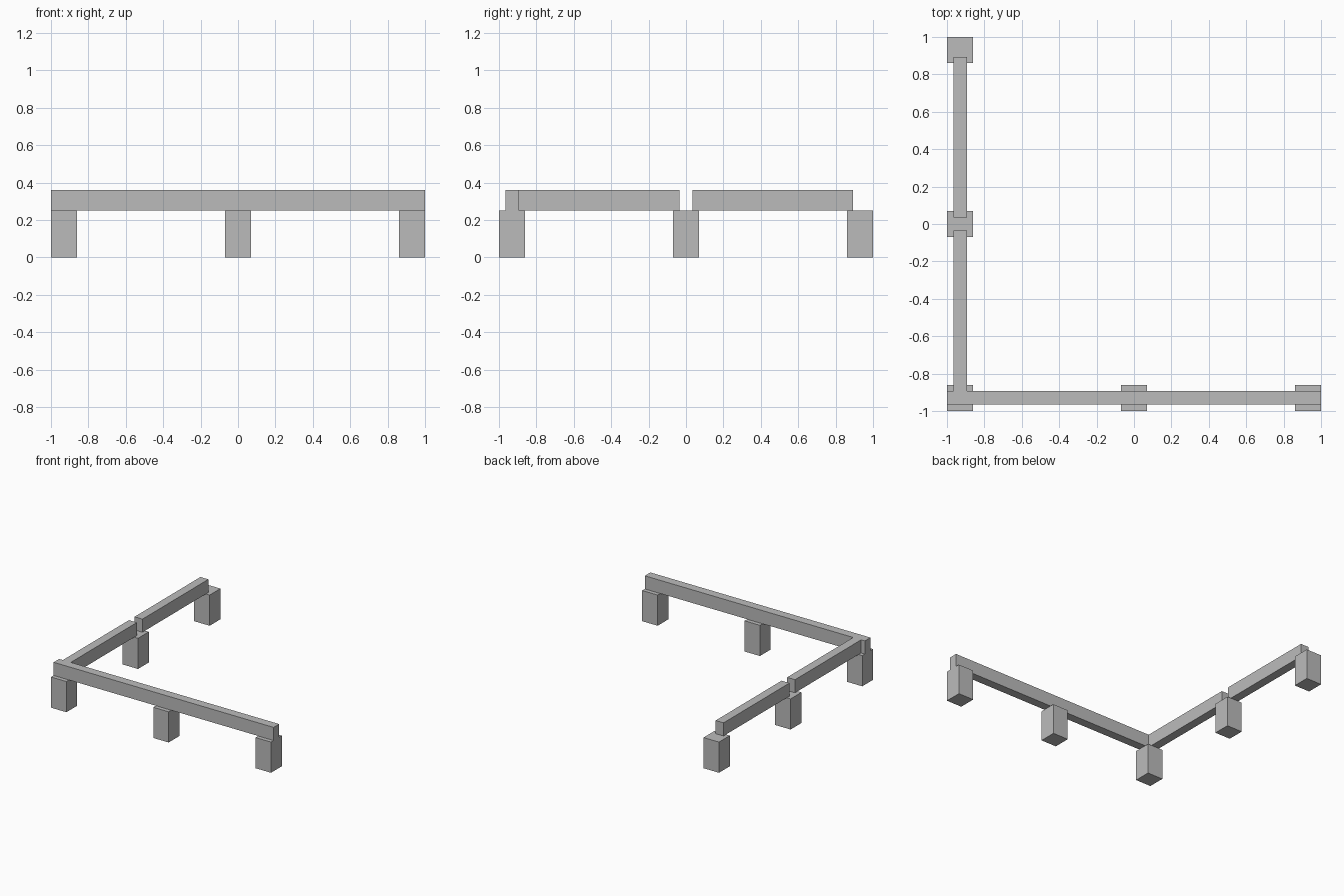
import bpy

if "Cube" in bpy.data.objects:
    bpy.data.objects.remove(bpy.data.objects["Cube"])

grey = bpy.data.materials.new("concrete_grey")
grey.diffuse_color = (0.5, 0.5, 0.5, 1)
grey.use_nodes = True
grey.node_tree.nodes["Principled BSDF"].inputs["Base Color"].default_value = grey.diffuse_color


def box(name, x, y, z):
    """Axis-aligned box from (min, max) ranges."""
    centre = [(a + b) / 2 for a, b in (x, y, z)]
    bpy.ops.mesh.primitive_cube_add(size=1, location=centre)
    ob = bpy.context.object
    ob.name = name
    ob.scale = [b - a for a, b in (x, y, z)]
    bpy.ops.object.transform_apply(location=False, rotation=False, scale=True)
    ob.data.materials.append(grey)
    return ob


PIER_H = 0.252    # pier height
TOP = 0.36        # top of the beams
HALF = 0.07       # half pier width
AXIS = -0.93      # centre line of both beam runs
BEAM = (AXIS - 0.036, AXIS + 0.036)

# Piers along the front and left runs, sharing the corner
for i, (px, py) in enumerate([(AXIS, AXIS), (0, AXIS), (-AXIS, AXIS),
                              (AXIS, 0), (AXIS, -AXIS)]):
    box(f"pier_{i + 1}", (px - HALF, px + HALF), (py - HALF, py + HALF), (0, PIER_H))

# Front beam spans the full width
box("front_beam", (-1, 1), BEAM, (PIER_H, TOP))

# Left run in two lengths with a gap over the middle pier
box("side_beam_front", BEAM, (BEAM[1], -0.036), (PIER_H, TOP))
box("side_beam_back", BEAM, (0.036, 0.892), (PIER_H, TOP))
